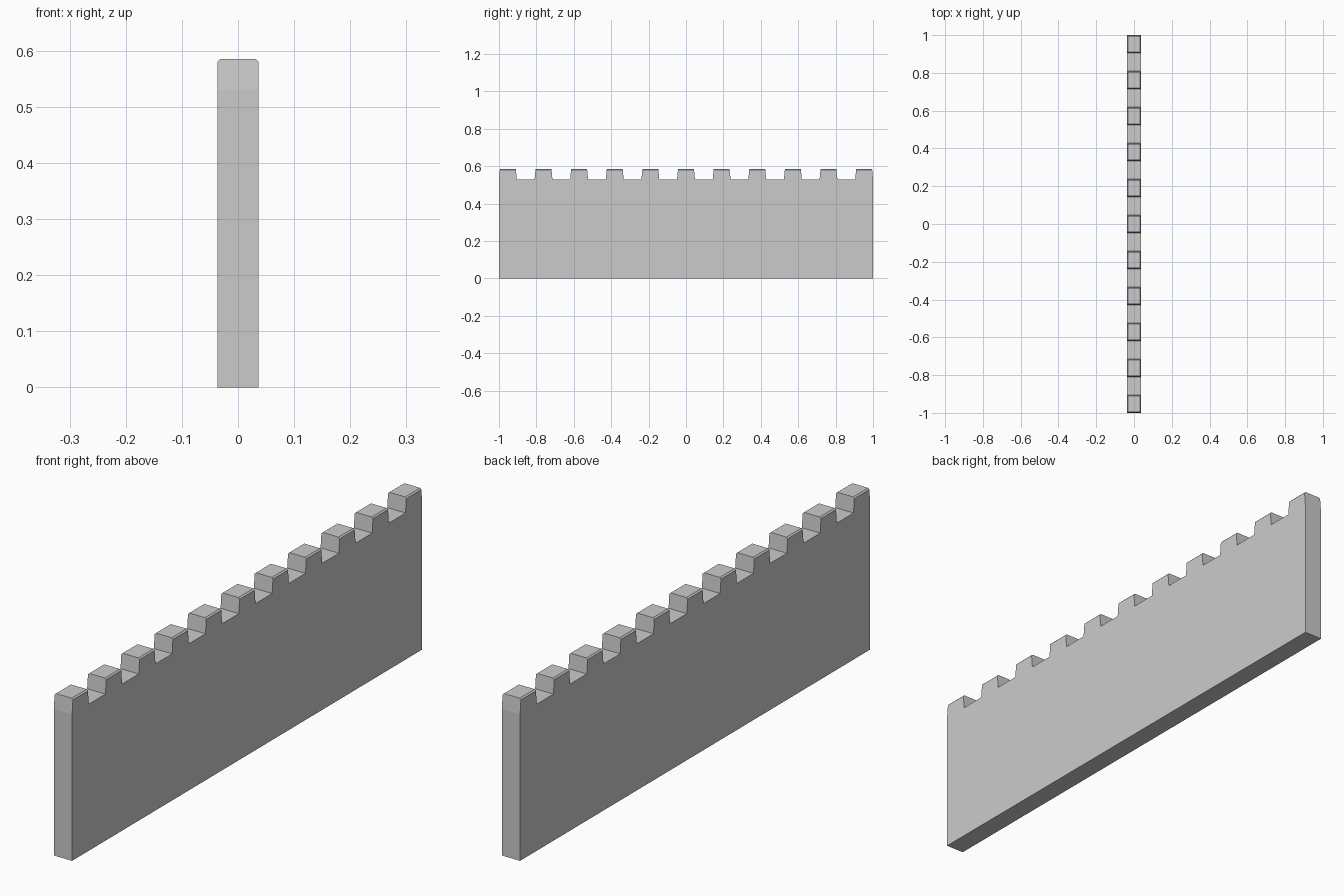
import bpy, bmesh

if "Cube" in bpy.data.objects:
    bpy.data.objects.remove(bpy.data.objects["Cube"])

MERLONS = 11
HALF_T = 0.0365               # half wall thickness
GAP_Z, TOP_Z = 0.53, 0.585    # notch floor and merlon top
STEP = 2.0 / (2 * MERLONS - 1)
TAPER = 0.005                 # merlon sides lean inwards

# Side silhouette of the wall: bottom edge, then the battlements
profile = [(1, 0), (-1, 0)]
for i in range(MERLONS):
    y0 = -1 + 2 * i * STEP
    y1 = y0 + STEP
    profile += [(y0, GAP_Z), (y0 + TAPER, TOP_Z),
                (y1 - TAPER, TOP_Z), (y1, GAP_Z)]

# Extrude the silhouette through the thickness
bm = bmesh.new()
face = bm.faces.new([bm.verts.new((-HALF_T, y, z)) for y, z in profile])
ext = bmesh.ops.extrude_face_region(bm, geom=[face])
moved = [g for g in ext["geom"] if isinstance(g, bmesh.types.BMVert)]
bmesh.ops.translate(bm, verts=moved, vec=(2 * HALF_T, 0, 0))
bmesh.ops.recalc_face_normals(bm, faces=bm.faces)

# Chamfer the long top edges of every merlon
top_edges = [e for e in bm.edges
             if all(v.co.z > TOP_Z - 1e-4 for v in e.verts)
             and abs(e.verts[0].co.x - e.verts[1].co.x) < 1e-4]
bmesh.ops.bevel(bm, geom=top_edges, offset=0.005, segments=1,
                profile=0.5, affect='EDGES')
bmesh.ops.recalc_face_normals(bm, faces=bm.faces)

mesh = bpy.data.meshes.new("battlement_wall")
bm.to_mesh(mesh)
bm.free()
wall = bpy.data.objects.new("battlement_wall", mesh)
bpy.context.collection.objects.link(wall)
